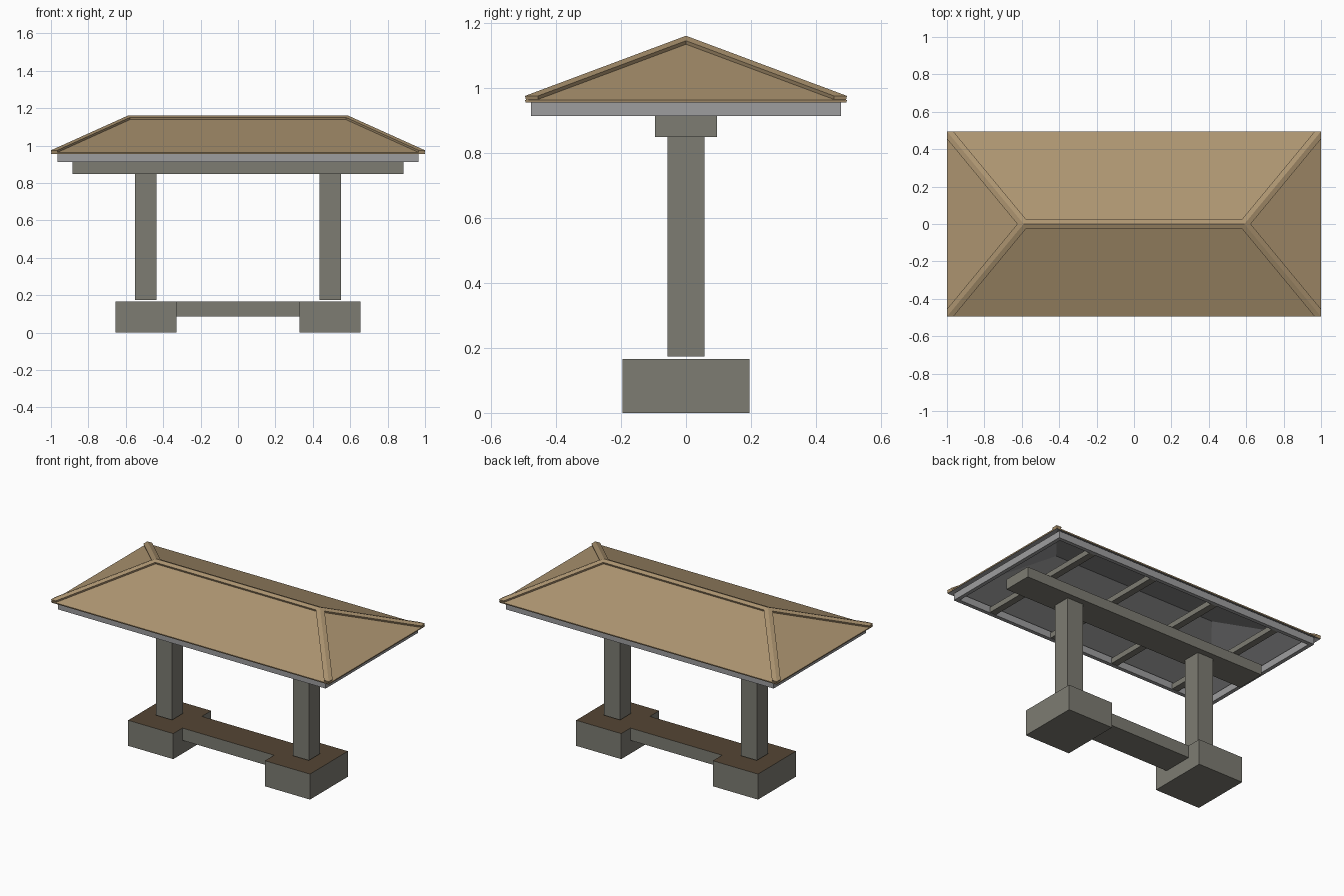
import bpy

if "Cube" in bpy.data.objects:
    bpy.data.objects.remove(bpy.data.objects["Cube"])

def mat(name, r, g, b):
    m = bpy.data.materials.new(name)
    m.diffuse_color = (r, g, b, 1)
    m.use_nodes = True
    m.node_tree.nodes["Principled BSDF"].inputs["Base Color"].default_value = m.diffuse_color
    return m

TAN = mat("roof_tan", 0.42, 0.30, 0.165)
STONE = mat("post_grey", 0.205, 0.20, 0.17)
TRIM = mat("trim_grey", 0.34, 0.34, 0.345)
SOIL = mat("base_brown", 0.09, 0.06, 0.034)

def mesh_obj(name, verts, faces, mats):
    me = bpy.data.meshes.new(name)
    me.from_pydata(verts, [], faces)
    me.update()
    ob = bpy.data.objects.new(name, me)
    bpy.context.collection.objects.link(ob)
    for m in mats:
        me.materials.append(m)
    return ob

def box(name, x0, x1, y0, y1, z0, z1, *mats):
    v = [(x, y, z) for z in (z0, z1) for x, y in ((x0, y0), (x1, y0), (x1, y1), (x0, y1))]
    f = [(3, 2, 1, 0), (4, 5, 6, 7)] + [(i, (i + 1) % 4, (i + 1) % 4 + 4, i + 4) for i in range(4)]
    ob = mesh_obj(name, v, f, mats)
    # second colour goes on the upward face
    if len(mats) > 1:
        for p in ob.data.polygons:
            p.material_index = int(p.normal.z > 0.5)
    return ob

# Base: two footings joined by a narrower plinth, brown on top
for side, s in (("left", -1), ("right", 1)):
    a, b = sorted((s * 0.33, s * 0.655))
    box(side + "_footing", a, b, -0.195, 0.195, 0, 0.166, STONE, SOIL)
    a, b = sorted((s * 0.435, s * 0.55))
    box(side + "_post", a, b, -0.057, 0.057, 0.174, 0.85, STONE)
box("plinth", -0.33, 0.33, -0.1, 0.1, 0.086, 0.166, STONE, SOIL)

# Main beam and cross rafters
box("main_beam", -0.885, 0.885, -0.096, 0.096, 0.848, 0.915, STONE)
for i in range(4):
    x = -0.69 + 0.46 * i
    box("rafter_%d" % (i + 1), x - 0.022, x + 0.022, -0.455, 0.455, 0.915, 0.95, STONE)

# Fascia boards around the eaves
FX, FY, T = 0.965, 0.476, 0.025
for n, s in (("front", -1), ("back", 1)):
    a, b = sorted((s * FY, s * (FY - T)))
    box(n + "_fascia", -FX, FX, a, b, 0.913, 0.958, TRIM)
for n, s in (("left", -1), ("right", 1)):
    a, b = sorted((s * FX, s * (FX - T)))
    box(n + "_fascia", a, b, -FY + T, FY - T, 0.913, 0.958, TRIM)

# Hipped roof shell, tan above and grey below
RX, RY, RIDGE, Z0, Z1 = 1.0, 0.495, 0.59, 0.962, 1.147

def height(x, y):
    return Z0 + (Z1 - Z0) * min((RX - abs(x)) / (RX - RIDGE), (RY - abs(y)) / RY)

def lift(points, up=0.0):
    return [(x, y, height(x, y) + up) for x, y in points]

pts = [(-RX, -RY), (RX, -RY), (RX, RY), (-RX, RY), (-RIDGE, 0), (RIDGE, 0)]
roof = mesh_obj("roof", lift(pts), [(0, 1, 5, 4), (1, 2, 5), (2, 3, 4, 5), (3, 0, 4)], [TAN, TRIM])
m = roof.modifiers.new("thickness", "SOLIDIFY")
m.thickness, m.offset, m.material_offset = 0.008, -1, 1

# Raised caps along the ridge and the four hips
EX, EY, RW, RI = 0.034, 0.04, 0.026, 0.578
inner = [(-RX + EX, -RY), (RX - EX, -RY), (RI, -RW), (-RI, -RW),     # front slope
         (RX, -RY + EY), (RX, RY - EY), (RIDGE + EX, 0),             # right slope
         (RX - EX, RY), (-RX + EX, RY), (-RI, RW), (RI, RW),         # back slope
         (-RX, RY - EY), (-RX, -RY + EY), (-RIDGE - EX, 0)]          # left slope
faces = [(0, 6, 9, 4), (4, 9, 8, 5), (7, 1, 5, 8),
         (1, 10, 12, 5), (11, 2, 5, 12),
         (2, 13, 16, 5), (5, 16, 15, 4), (14, 3, 4, 15),
         (3, 17, 19, 4), (18, 0, 4, 19)]
caps = mesh_obj("ridge_caps", lift(pts + inner, 0.013), faces, [TAN])
m = caps.modifiers.new("thickness", "SOLIDIFY")
m.thickness, m.offset = 0.014, -1
